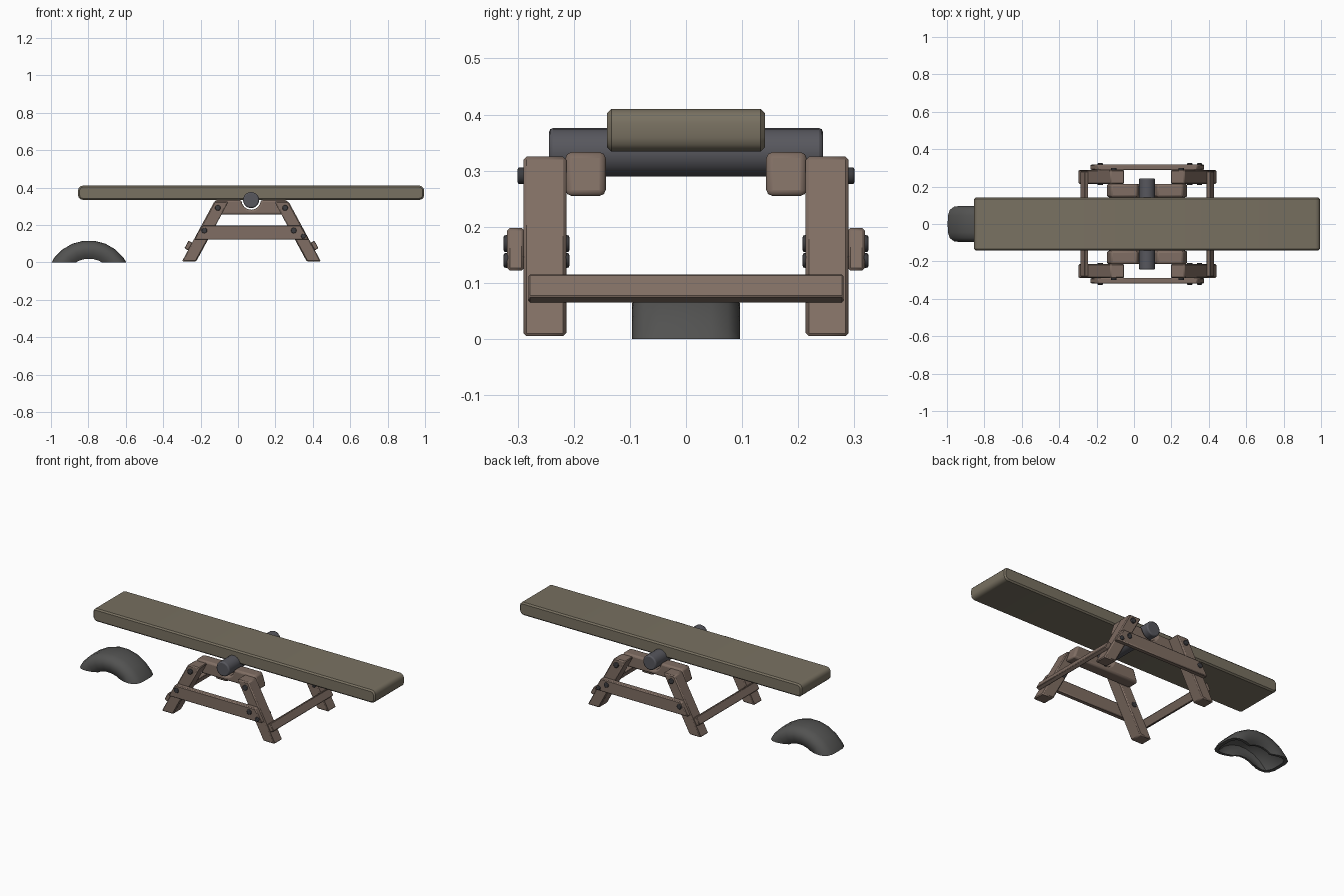
import bpy, bmesh, math
from mathutils import Matrix

if "Cube" in bpy.data.objects:
    bpy.data.objects.remove(bpy.data.objects["Cube"])

CX = 0.072            # centre of the trestle along x
SLOPE = 0.54          # leg lean, x per z


def mat(name, c):
    m = bpy.data.materials.new(name)
    m.diffuse_color = (*c, 1)
    m.use_nodes = True
    m.node_tree.nodes["Principled BSDF"].inputs["Base Color"].default_value = m.diffuse_color
    return m


PLANK = mat("plank_paint", (0.19, 0.165, 0.12))
WOOD = mat("wood", (0.215, 0.155, 0.125))
STEEL = mat("steel", (0.095, 0.095, 0.11))
RUBBER = mat("rubber", (0.085, 0.085, 0.083))
BOLT = mat("bolt_steel", (0.045, 0.045, 0.05))


def finish(bm, name, m, bevel=0, segs=1, angle=40):
    bmesh.ops.recalc_face_normals(bm, faces=bm.faces[:])
    me = bpy.data.meshes.new(name)
    bm.to_mesh(me)
    bm.free()
    ob = bpy.data.objects.new(name, me)
    bpy.context.collection.objects.link(ob)
    me.materials.append(m)
    bpy.context.view_layer.objects.active = ob
    bpy.ops.object.select_all(action='DESELECT')
    ob.select_set(True)
    bpy.ops.object.shade_smooth_by_angle(angle=math.radians(35))
    if bevel:
        b = ob.modifiers.new("bevel", 'BEVEL')
        b.width, b.segments = bevel, segs
        b.limit_method, b.angle_limit = 'ANGLE', math.radians(angle)
    return ob


def prism(name, pts, y0, y1, m, bevel=0, segs=1, angle=40):
    """Extrude an x-z outline along y."""
    bm = bmesh.new()
    f = bm.faces.new([bm.verts.new((x, y0, z)) for x, z in pts])
    r = bmesh.ops.extrude_face_region(bm, geom=[f])
    vs = [v for v in r['geom'] if isinstance(v, bmesh.types.BMVert)]
    bmesh.ops.translate(bm, verts=vs, vec=(0, y1 - y0, 0))
    return finish(bm, name, m, bevel, segs, angle)


def rod(name, x, z, y0, y1, r, m, sides, bevel):
    bm = bmesh.new()
    bmesh.ops.create_cone(bm, cap_ends=True, segments=sides, radius1=r, radius2=r, depth=y1 - y0,
                          matrix=Matrix.Translation((x, (y0 + y1) / 2, z)) @ Matrix.Rotation(math.pi / 2, 4, 'X'))
    return finish(bm, name, m, bevel, 2)


# seesaw plank with rounded ends
def rounded(x0, x1, z0, z1, r, n=3):
    pts = []
    for k, (cx, cz) in enumerate([(x1 - r, z1 - r), (x0 + r, z1 - r), (x0 + r, z0 + r), (x1 - r, z0 + r)]):
        for i in range(n + 1):
            a = math.pi / 2 * (k + i / n)
            pts.append((cx + r * math.cos(a), cz + r * math.sin(a)))
    return pts


prism("plank", rounded(-0.855, 0.995, 0.334, 0.41, 0.025), -0.141, 0.141, PLANK, 0.008, 1, 50)

# pivot axle
rod("axle", 0.07, 0.333, -0.244, 0.244, 0.043, STEEL, 20, 0.007)

# trestle: one frame per side
for side, s in (("front", -1), ("back", 1)):
    # legs and bolts at each end
    for end, e in (("left", -1), ("right", 1)):
        leg = [(CX + e * (0.374 - SLOPE * z - d), z) for d, z in
               ((0, 0.005), (0, 0.325), (0.076, 0.325), (0.076, 0.005))]
        prism(f"{side}_{end}_leg", leg, *sorted((s * 0.213, s * 0.29)), WOOD, 0.006)
        rod(f"{side}_{end}_top_bolt", CX + e * 0.18, 0.291, *sorted((s * 0.27, s * 0.3)), 0.015, BOLT, 12, 0.003)
        z, x = (0.17, -0.18) if e < 0 else (0.17, 0.298)
        rod(f"{side}_{end}_rail_bolt", x, z, *sorted((s * 0.208, s * 0.325)), 0.015, BOLT, 12, 0.003)
    rod(f"{side}_lower_bolt", 0.35, 0.14, *sorted((s * 0.208, s * 0.325)), 0.013, BOLT, 12, 0.003)
    # outer side rail with slanted ends
    rail = [(CX - 0.306, 0.122), (CX + 0.306, 0.122), (CX + 0.264, 0.198), (CX - 0.264, 0.198)]
    prism(f"{side}_side_rail", rail, *sorted((s * 0.288, s * 0.319)), WOOD, 0.005)
    # inner saddle beam, notched for the axle
    arc = [(0.07 + 0.052 * math.cos(a), 0.333 + 0.052 * math.sin(a))
           for a in [-math.pi * i / 8 for i in range(9)]]
    beam = [(-0.148, 0.255), (0.288, 0.255), (0.262, 0.333)] + arc + [(-0.122, 0.333)]
    prism(f"{side}_saddle_beam", beam, *sorted((s * 0.143, s * 0.215)), WOOD, 0.011, 2)

# crossbars joining front and back legs on their outer faces
for end, e in (("left", -1), ("right", 1)):
    bar = [(CX + e * (0.372 - SLOPE * z + d), z + dz) for d, z, dz in
           ((0, 0.064, 0), (0, 0.105, 0), (0.021, 0.105, 0.011), (0.021, 0.064, 0.011))]
    prism(f"{end}_crossbar", bar, -0.281, 0.281, WOOD, 0.003)

# half-buried tyre: hollow section spun about y and cut at the ground
half = [(0.0, 0.232), (0.045, 0.231), (0.075, 0.222), (0.092, 0.203), (0.096, 0.18),
        (0.09, 0.155), (0.076, 0.135), (0.064, 0.135), (0.074, 0.158), (0.08, 0.18),
        (0.074, 0.198), (0.045, 0.212), (0.0, 0.214)]
section = half + [(-y, r) for y, r in half[-2:0:-1]]
bm = bmesh.new()
N = 24
rings = []
for i in range(N):
    a = 2 * math.pi * (i + 0.5) / N
    rings.append([bm.verts.new((-0.797 + r * math.sin(a), y, -0.115 + r * math.cos(a))) for y, r in section])
for i in range(N):
    A, B = rings[i], rings[(i + 1) % N]
    for j in range(len(section)):
        k = (j + 1) % len(section)
        bm.faces.new((A[j], A[k], B[k], B[j]))
cut = bmesh.ops.bisect_plane(bm, geom=bm.verts[:] + bm.edges[:] + bm.faces[:],
                             plane_co=(0, 0, 0), plane_no=(0, 0, 1), clear_inner=True)
bmesh.ops.holes_fill(bm, edges=[g for g in cut['geom_cut'] if isinstance(g, bmesh.types.BMEdge)], sides=0)
finish(bm, "half_tyre", RUBBER)
